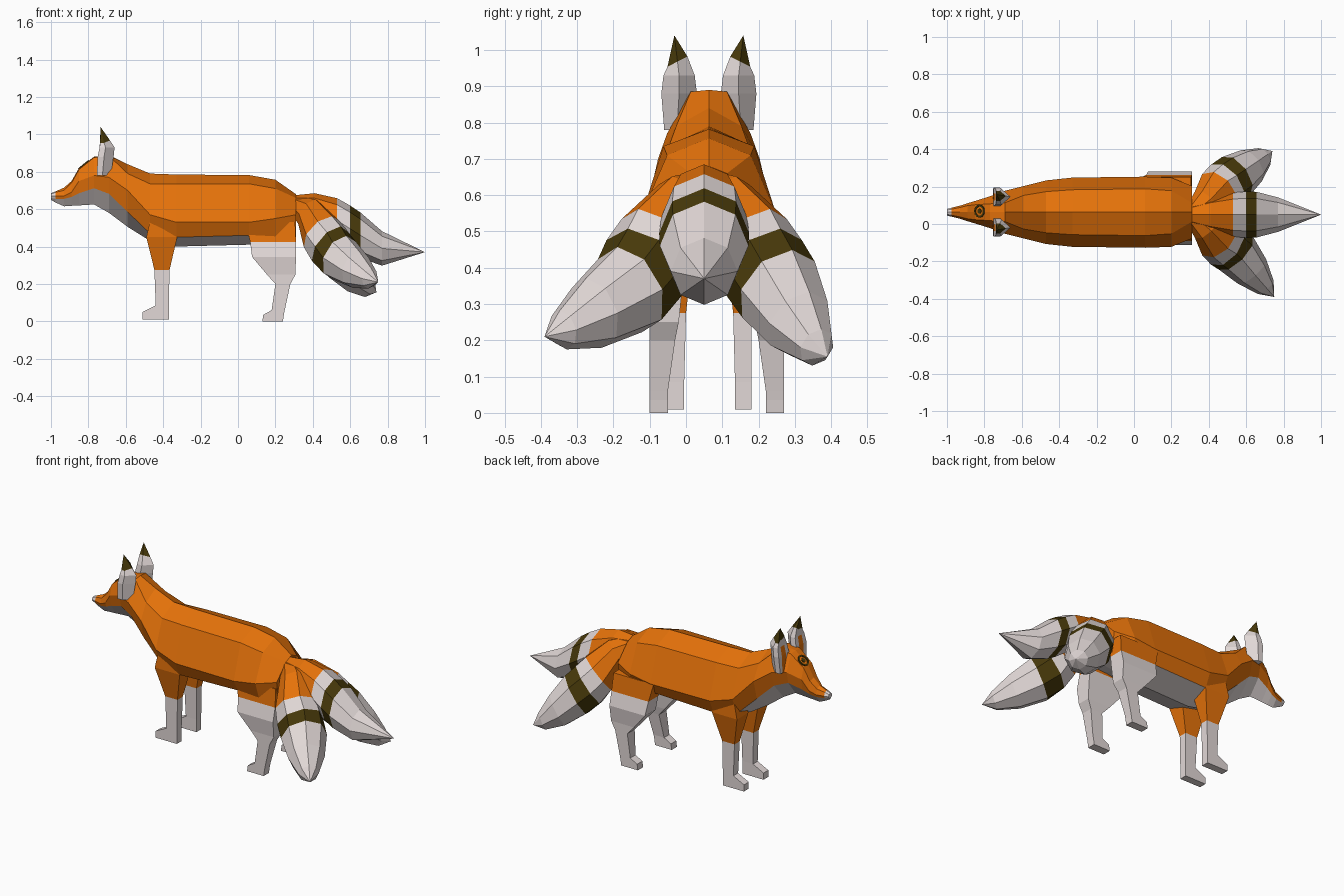
import bpy, bmesh, math
from mathutils import Vector, Matrix

cube = bpy.data.objects.get("Cube")
if cube:
    bpy.data.objects.remove(cube)


def material(name, rgb):
    mat = bpy.data.materials.new(name)
    mat.use_nodes = True
    mat.diffuse_color = (*rgb, 1)
    mat.node_tree.nodes["Principled BSDF"].inputs["Base Color"].default_value = (*rgb, 1)
    return mat


MATERIALS = [material("orange fur", (0.79, 0.17, 0.003)),
             material("pale fur", (0.76, 0.69, 0.68)),
             material("dark olive fur", (0.064, 0.041, 0.003))]
ORANGE, PALE, OLIVE = range(3)


def finish(name, bm):
    bmesh.ops.remove_doubles(bm, verts=bm.verts, dist=0.0005)
    bmesh.ops.recalc_face_normals(bm, faces=bm.faces)
    mesh = bpy.data.meshes.new(name)
    bm.to_mesh(mesh)
    bm.free()
    for mat in MATERIALS:
        mesh.materials.append(mat)
    obj = bpy.data.objects.new(name, mesh)
    bpy.context.collection.objects.link(obj)
    return obj


def loft(name, rings, paint):
    """Skin a list of rings; paint(segment, side) gives each face its colour."""
    bm = bmesh.new()
    loops = [[bm.verts.new(p) for p in ring] for ring in rings]
    count = len(loops[0])
    for i in range(len(loops) - 1):
        for j in range(count):
            k = (j + 1) % count
            face = bm.faces.new((loops[i][j], loops[i][k], loops[i + 1][k], loops[i + 1][j]))
            face.material_index = paint(i, j)
    bm.faces.new(loops[0]).material_index = paint(0, 0)
    bm.faces.new(loops[-1]).material_index = paint(len(loops) - 2, 0)
    return finish(name, bm)


def pair(name, rings, centre, paint):
    """Loft a right part and its mirror image across y = centre."""
    loft("right_" + name, rings, paint)
    loft("left_" + name, [[(x, 2 * centre - y, z) for x, y, z in ring] for ring in rings], paint)


# Head, neck and torso: ridge, shoulder, flank, underside edge and belly
MID = 0.063
SECTIONS = [
    # x, ridge z, then (half width, z) for shoulder, flank, lower edge, belly z
    (-1.0, .685, .012, .68, .018, .67, .012, .66, .65),
    (-.975, .695, .016, .69, .024, .67, .018, .655, .635),
    (-.93, .715, .025, .70, .035, .67, .03, .655, .615),
    (-.89, .75, .035, .74, .048, .69, .04, .665, .618),
    (-.85, .82, .04, .812, .06, .75, .05, .685, .62),
    (-.77, .88, .045, .876, .085, .78, .07, .712, .625),
    (-.69, .89, .05, .885, .115, .77, .09, .682, .58),
    (-.59, .84, .09, .79, .14, .70, .11, .585, .505),
    (-.47, .79, .11, .735, .17, .57, .12, .47, .43),
    (-.33, .785, .12, .735, .185, .53, .15, .45, .40),
    (.06, .782, .125, .735, .19, .53, .15, .46, .41),
    (.2, .757, .115, .71, .185, .55, .15, .45, .43),
    (.31, .68, .05, .66, .14, .57, .12, .45, .44),
]
rings = []
for x, top, ws, zs, wf, zf, wl, zl, belly in SECTIONS:
    half = [(ws, zs), (wf, zf), (wl, zl)]
    outline = [(0, top)] + half + [(0, belly)] + [(-w, z) for w, z in reversed(half)]
    rings.append([(x, MID + w, z) for w, z in outline])
body = loft("body", rings, lambda i, j: PALE if i == 0 or j in (3, 4) else ORANGE)
for face in body.data.polygons:
    if face.normal.x > 0.99:
        face.material_index = ORANGE


# Legs: stacked rectangles (z, x0, x1, outer y, inner y)
def boxes(rows):
    return [[(x0, a, z), (x1, a, z), (x1, b, z), (x0, b, z)] for z, x0, x1, a, b in rows]


def socks(top):
    """Pale fur up to the given segment, orange above."""
    return lambda i, j: PALE if i < top else ORANGE


pair("front_leg", boxes([
    (.01, -.51, -.37, -.05, -.005),
    (.05, -.51, -.37, -.05, -.005),
    (.085, -.44, -.37, -.05, -.005),
    (.275, -.447, -.366, -.05, 0),
    (.45, -.49, -.325, -.088, .02),
    (.54, -.47, -.32, -.085, .03)]), 0.065, socks(3))
pair("hind_leg", boxes([
    (0, .13, .24, -.10, -.05),
    (.035, .135, .245, -.10, -.05),
    (.06, .18, .25, -.10, -.05),
    (.2, .2, .28, -.10, -.03),
    (.25, .155, .307, -.10, -.02),
    (.345, .075, .31, -.112, -.01),
    (.425, .065, .31, -.092, 0),
    (.53, .04, .305, -.08, .02)]), 0.085, socks(6))


# Ears: flat front with an inner strip, ridged back, slanted tip band
def ear_ring(z, x0, x1, outer, inner, slant=0):
    mid, xm = (outer + inner) / 2, x0 * .6 + x1 * .4
    a, b = outer * .7 + inner * .3, outer * .3 + inner * .7
    return [(x0, outer, z - slant), (x0, a, z), (x0, b, z), (x0, inner, z + slant),
            (xm, inner, z + slant), (x1, mid, z), (xm, outer, z - slant)]


def ear_paint(i, j):
    return OLIVE if i == 3 else ORANGE if j == 1 and i < 2 else PALE


pair("ear", [ear_ring(*row) for row in (
    (.78, -.755, -.68, -.06, .01),
    (.88, -.75, -.665, -.068, .03),
    (.93, -.74, -.66, -.062, .024),
    (.968, -.737, -.685, -.051, .004, .014),
    (1.04, -.735, -.735, -.032, -.032))], MID, ear_paint)

# Three bushy tails
TAIL_COLOURS = [ORANGE, ORANGE, PALE, OLIVE, PALE, PALE, PALE]


def tail(name, path, lean):
    """Tube of 8 sides; a lean of 0 keeps the rings upright."""
    points = [Vector(p[:3]) for p in path]
    rings = []
    for i, (point, row) in enumerate(zip(points, path)):
        along = points[min(i + 1, len(path) - 1)] - points[max(i - 1, 0)]
        along.z *= lean
        across = along.cross(Vector((0, 0, 1))).normalized()
        up = across.cross(along).normalized()
        angles = [math.tau * k / 8 for k in range(8)]
        rings.append([point + row[3] * (across * math.cos(a) + up * math.sin(a)) for a in angles])
    loft(name, rings, lambda i, j: TAIL_COLOURS[i])


tail("middle_tail", [
    (.31, .05, .62, .055), (.41, .05, .595, .09), (.53, .05, .54, .118),
    (.60, .05, .495, .124), (.655, .05, .46, .122), (.77, .05, .39, .092),
    (1.0, .05, .37, 0)], 0)

for name, side, tip, sag in (("right_tail", -1, Vector((.75, -.39, .21)), .01),
                             ("left_tail", 1, Vector((.74, .39, .155)), .015)):
    path = [(x, .05 + side * d, z, r) for x, d, z, r in (
        (.31, 0, .62, .05), (.385, .06, .575, .087), (.45, .13, .465, .122),
        (.492, .165, .4, .13), (.545, .205, .34, .127))]
    start = Vector(path[-1][:3])
    for along, radius in ((.42, .1), (.78, .055)):
        path.append((*(start.lerp(tip, along) - Vector((0, 0, sag))), radius))
    tail(name, path + [(*tip, 0)], 0.65)

# Forehead mark: a thin ring with a dot
bm = bmesh.new()
for inner, outer in ((.025, .035), (0, .013)):
    angles = [math.tau * k / 12 for k in range(12)]
    for a, b in zip(angles, angles[1:] + angles[:1]):
        corners = [(outer, a), (outer, b)] + ([(inner, b), (inner, a)] if inner else [(0, 0)])
        bm.faces.new([bm.verts.new((r * math.cos(t), r * math.sin(t), 0)) for r, t in corners])
for face in bm.faces:
    face.material_index = OLIVE
bmesh.ops.remove_doubles(bm, verts=bm.verts, dist=0.0005)
bmesh.ops.solidify(bm, geom=bm.faces[:], thickness=0.006)
mark = finish("forehead_mark", bm)
mark.matrix_world = Matrix.Translation((-.828, MID + .006, .84)) @ Matrix.Rotation(-math.radians(39), 4, "Y")
